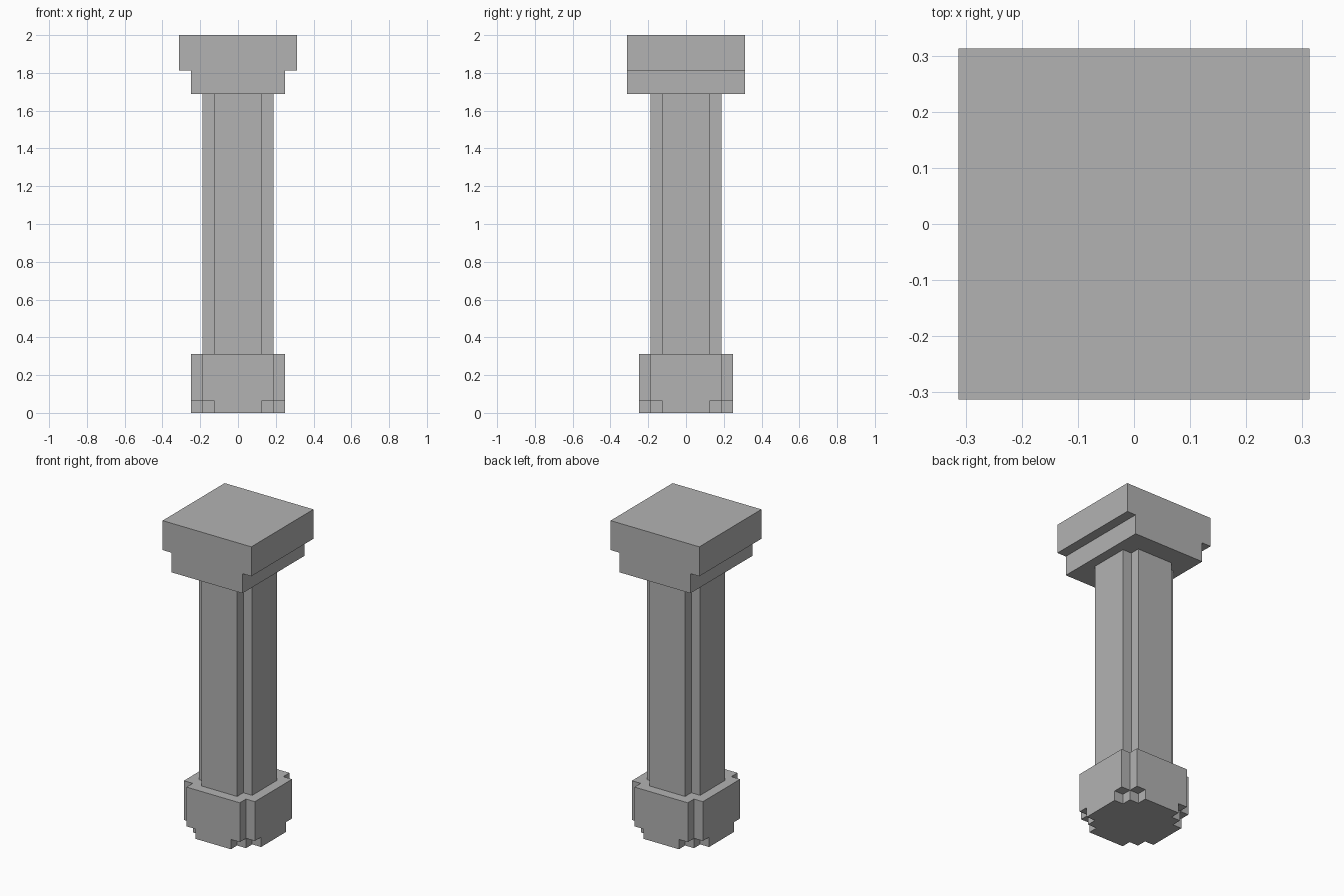
import bpy
import bmesh
from mathutils import Vector

cube = bpy.data.objects.get("Cube")
if cube:
    bpy.data.objects.remove(cube, do_unlink=True)

U = 1 / 16  # block size: every dimension is a whole number of blocks

stone = bpy.data.materials.new("grey_stone")
stone.use_nodes = True
GREY = (0.448, 0.448, 0.448, 1)
stone.diffuse_color = GREY
stone.node_tree.nodes["Principled BSDF"].inputs["Base Color"].default_value = GREY


def extrude_outline(name, points, direction):
    """Flat-faced solid from a closed outline swept along a direction."""
    bm = bmesh.new()
    face = bm.faces.new([bm.verts.new(Vector(p) * U) for p in points])
    swept = bmesh.ops.extrude_face_region(bm, geom=[face], use_keep_orig=True)
    top = [g for g in swept["geom"] if isinstance(g, bmesh.types.BMVert)]
    bmesh.ops.translate(bm, verts=top, vec=Vector(direction) * U)
    bmesh.ops.recalc_face_normals(bm, faces=bm.faces)
    mesh = bpy.data.meshes.new(name)
    bm.to_mesh(mesh)
    bm.free()
    mesh.materials.append(stone)
    obj = bpy.data.objects.new(name, mesh)
    bpy.context.collection.objects.link(obj)
    return obj


def notched_block(name, corner, low, high):
    """Upright block whose notched corner is repeated by quarter turns."""
    outline, turn = [], list(corner)
    for _ in range(4):
        outline += [(x, y, low) for x, y in turn]
        turn = [(-y, x) for x, y in turn]
    return extrude_outline(name, outline, (0, 0, high - low))


# Foot, base and shaft with stepped corners
notched_block("foot", [(4, 2), (3, 2), (3, 3), (2, 3), (2, 4)], 0, 1)
notched_block("base", [(4, 3), (3, 3), (3, 4)], 1, 5)
notched_block("shaft", [(3, 2), (2, 2), (2, 3)], 5, 27)

# Capital: T-shaped section running front to back
half = [(4, 27), (4, 29), (5, 29), (5, 32)]
section = half + [(-x, z) for x, z in reversed(half)]
extrude_outline("capital", [(x, -5, z) for x, z in section], (0, 10, 0))
